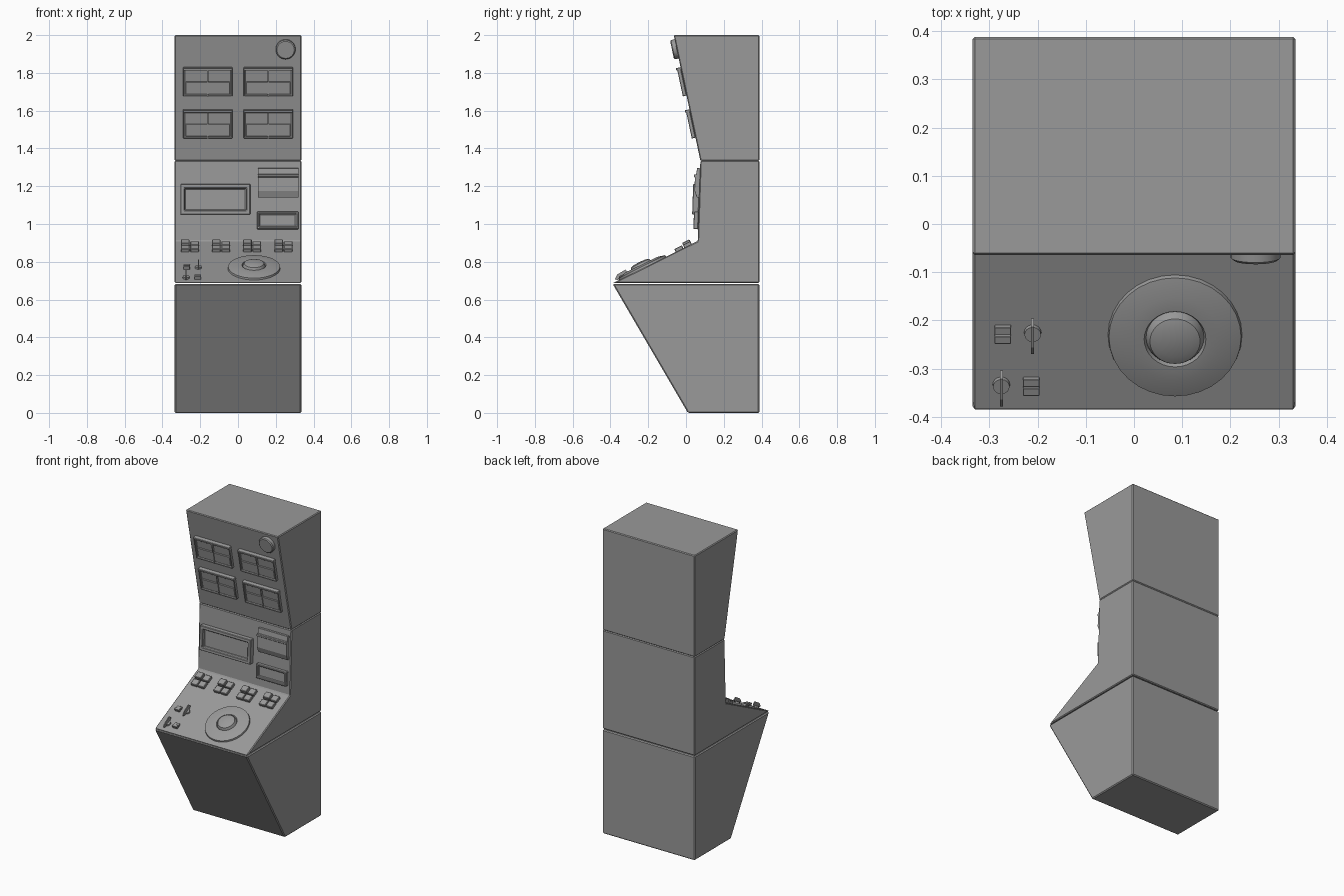
import bpy, bmesh, math
from mathutils import Matrix, Vector

if "Cube" in bpy.data.objects:
    bpy.data.objects.remove(bpy.data.objects["Cube"])

grey = bpy.data.materials.new("neutral grey")
grey.use_nodes = True
COLOUR = (0.32, 0.32, 0.32, 1)
grey.diffuse_color = COLOUR
grey.node_tree.nodes["Principled BSDF"].inputs["Base Color"].default_value = COLOUR


def finish(bm, name, matrix=Matrix(), bevel=0.0, smooth=False):
    bmesh.ops.recalc_face_normals(bm, faces=bm.faces)
    mesh = bpy.data.meshes.new(name)
    bm.to_mesh(mesh)
    bm.free()
    mesh.materials.append(grey)
    ob = bpy.data.objects.new(name, mesh)
    bpy.context.collection.objects.link(ob)
    ob.matrix_world = matrix
    if bevel:
        mod = ob.modifiers.new("edge", "BEVEL")
        mod.width, mod.segments, mod.limit_method = bevel, 1, "ANGLE"
    if smooth:
        bpy.ops.object.select_all(action="DESELECT")
        ob.select_set(True)
        bpy.context.view_layer.objects.active = ob
        bpy.ops.object.shade_smooth_by_angle(angle=math.radians(30))
    return ob


def prism(name, profile, x0, x1, matrix=Matrix(), bevel=0.0):
    """Extrude a (y, z) outline along x."""
    bm = bmesh.new()
    face = bm.faces.new([bm.verts.new((x0, y, z)) for y, z in profile])
    out = bmesh.ops.extrude_face_region(bm, geom=[face])
    verts = [g for g in out["geom"] if isinstance(g, bmesh.types.BMVert)]
    bmesh.ops.translate(bm, verts=verts, vec=(x1 - x0, 0, 0))
    return finish(bm, name, matrix, bevel)


def block(name, panel, x0, x1, s0, s1, h, bevel=0.002):
    return prism(name, [(s0, -0.005), (s1, -0.005), (s1, h), (s0, h)], x0, x1, panel, bevel)


def framed(name, panel, x0, x1, s0, s1, h, border, depth):
    """Raised box with a sunken front face."""
    bm = bmesh.new()
    face = bm.faces.new([bm.verts.new(p) for p in
                         ((x0, s0, 0), (x1, s0, 0), (x1, s1, 0), (x0, s1, 0))])
    out = bmesh.ops.extrude_face_region(bm, geom=[face])
    verts = [g for g in out["geom"] if isinstance(g, bmesh.types.BMVert)]
    top = [g for g in out["geom"] if isinstance(g, bmesh.types.BMFace)]
    bmesh.ops.translate(bm, verts=verts, vec=(0, 0, h))
    bmesh.ops.inset_region(bm, faces=top, thickness=border)
    bmesh.ops.inset_region(bm, faces=top, thickness=0.004)
    bmesh.ops.translate(bm, verts=top[0].verts, vec=(0, 0, -depth))
    return finish(bm, name, panel, 0.003)


def lathe(name, panel, x, s, profile, steps=32):
    """Spin a (radius, height) outline about the panel normal."""
    bm = bmesh.new()
    verts = [bm.verts.new((r, 0, h)) for r, h in profile]
    edges = [bm.edges.new(pair) for pair in zip(verts, verts[1:])]
    bmesh.ops.spin(bm, geom=verts + edges, cent=(0, 0, 0), axis=(0, 0, 1),
                   angle=math.tau, steps=steps)
    bmesh.ops.remove_doubles(bm, verts=bm.verts, dist=0.0001)
    return finish(bm, name, panel @ Matrix.Translation((x, s, 0)), smooth=True)


def panel_frame(start, end):
    """Frame with x across, y up the slope and z outward."""
    up = Vector((0, end[0] - start[0], end[1] - start[1])).normalized()
    across = Vector((1, 0, 0))
    m = Matrix((across, up, across.cross(up))).transposed().to_4x4()
    m.translation = (0, *start)
    return m, up


# Cabinet outline
HALF, BACK = 0.335, 0.388
lip, crease, brow, crown = (-0.388, 0.687), (0.062, 0.91), (0.076, 1.335), (-0.065, 2.0)
prism("lower_cabinet", [(0.01, 0), (BACK, 0), (BACK, 0.682), (-0.388, 0.682)],
      -HALF, HALF, bevel=0.006)
prism("middle_cabinet", [lip, crease, brow, (BACK, 1.335), (BACK, 0.687)],
      -HALF, HALF, bevel=0.005)
prism("upper_cabinet", [brow, crown, (BACK, 2.0), (BACK, 1.335)],
      -HALF, HALF, bevel=0.005)

deck, deck_up = panel_frame(lip, crease)
middle, mid_up = panel_frame(crease, brow)
upper, top_up = panel_frame(brow, crown)


def deck_s(y):
    return (y - lip[0]) / deck_up.y


def mid_s(z):
    return (z - crease[1]) / mid_up.z


def top_s(z):
    return (z - brow[1]) / top_up.z


# Upper panel: four twin meters and a round lamp
for row, z in (("lower", 1.457), ("upper", 1.68)):
    for side, x in (("right", -0.29), ("left", 0.03)):
        tag = f"{row}_{side}_meter"
        s0, s1 = top_s(z), top_s(z + 0.15)
        mid = (s0 + s1) / 2
        framed(tag + "_frame", upper, x, x + 0.26, s0, s1, 0.02, 0.007, 0.012)
        block(tag + "_hood", upper, x, x + 0.26, s1 - 0.014, s1, 0.025)
        block(tag + "_divider", upper, x + 0.127, x + 0.133, s0, s1, 0.02, 0)
        block(tag + "_lower_face", upper, x + 0.012, x + 0.248, s0 + 0.01, mid, 0.015)
lathe("round_lamp", upper, 0.252, top_s(1.927),
      [(0.052, 0), (0.052, 0.02), (0.046, 0.025), (0, 0.025)])

# Middle panel: two screens and a slot unit
framed("large_screen", middle, -0.305, 0.065, mid_s(1.05), mid_s(1.21), 0.034, 0.03, 0.02)
framed("small_screen", middle, 0.1, 0.32, mid_s(0.972), mid_s(1.065), 0.025, 0.016, 0.014)
a, b = mid_s(1.14), mid_s(1.295)
prism("slot_unit", [(a, -0.005), (b, -0.005), (b, 0.016), (b - 0.033, 0.02),
                    (b - 0.035, 0.032), (b - 0.045, 0.032), (b - 0.05, 0.026),
                    (a + 0.035, 0.026), (a, 0.012)], 0.105, 0.32, middle, 0.001)

# Deck: four groups of four push buttons at alternating heights
for group, x in enumerate((-0.255, -0.09, 0.075, 0.24)):
    for col in range(2):
        for row in range(2):
            cx = x + (col - 0.5) * 0.05
            cs = deck_s(-0.012) + (row - 0.5) * 0.05
            tall = (row == 1) and col == 0
            block(f"button_{group}_{col}_{row}", deck, cx - 0.023, cx + 0.023,
                  cs - 0.022, cs + 0.022, 0.027 if tall else 0.017, 0.003)

# Large dial
lathe("large_dial", deck, 0.085, deck_s(-0.23),
      [(0.139, 0), (0.137, 0.01), (0.095, 0.02), (0.064, 0.02), (0.06, 0.012),
       (0.057, 0.02), (0.052, 0.03), (0.034, 0.036), (0, 0.037)])

# Pointer switches with scale arcs, each beside a rocker pair
for tag, x, y, rx in (("rear", -0.21, -0.225, -0.272), ("front", -0.275, -0.333, -0.213)):
    s = deck_s(y)
    lathe(tag + "_switch_base", deck, x, s, [(0.018, 0), (0.017, 0.01), (0, 0.01)], 16)
    prism(tag + "_pointer", [(s - 0.044, 0.012), (s - 0.03, 0.004), (s + 0.025, 0.004),
                             (s + 0.04, 0.014), (s + 0.03, 0.034), (s - 0.02, 0.03)],
          x - 0.003, x + 0.003, deck)
    bm = bmesh.new()
    rims = []
    for i in range(13):
        t = math.radians(20 + i * 140 / 12)
        rims.append([bm.verts.new((x + r * math.cos(t), s + r * math.sin(t), 0.002))
                     for r in (0.033, 0.036)])
    for (p, q), (u, v) in zip(rims, rims[1:]):
        bm.faces.new((p, q, v, u))
    finish(bm, tag + "_scale_arc", deck)
    for half in (-1, 1):
        c = s + half * 0.009
        block(f"{tag}_rocker_{'upper' if half > 0 else 'lower'}", deck, rx - 0.017, rx + 0.017,
              c - 0.0085, c + 0.0085, 0.012 if half > 0 else 0.018, 0.001)
